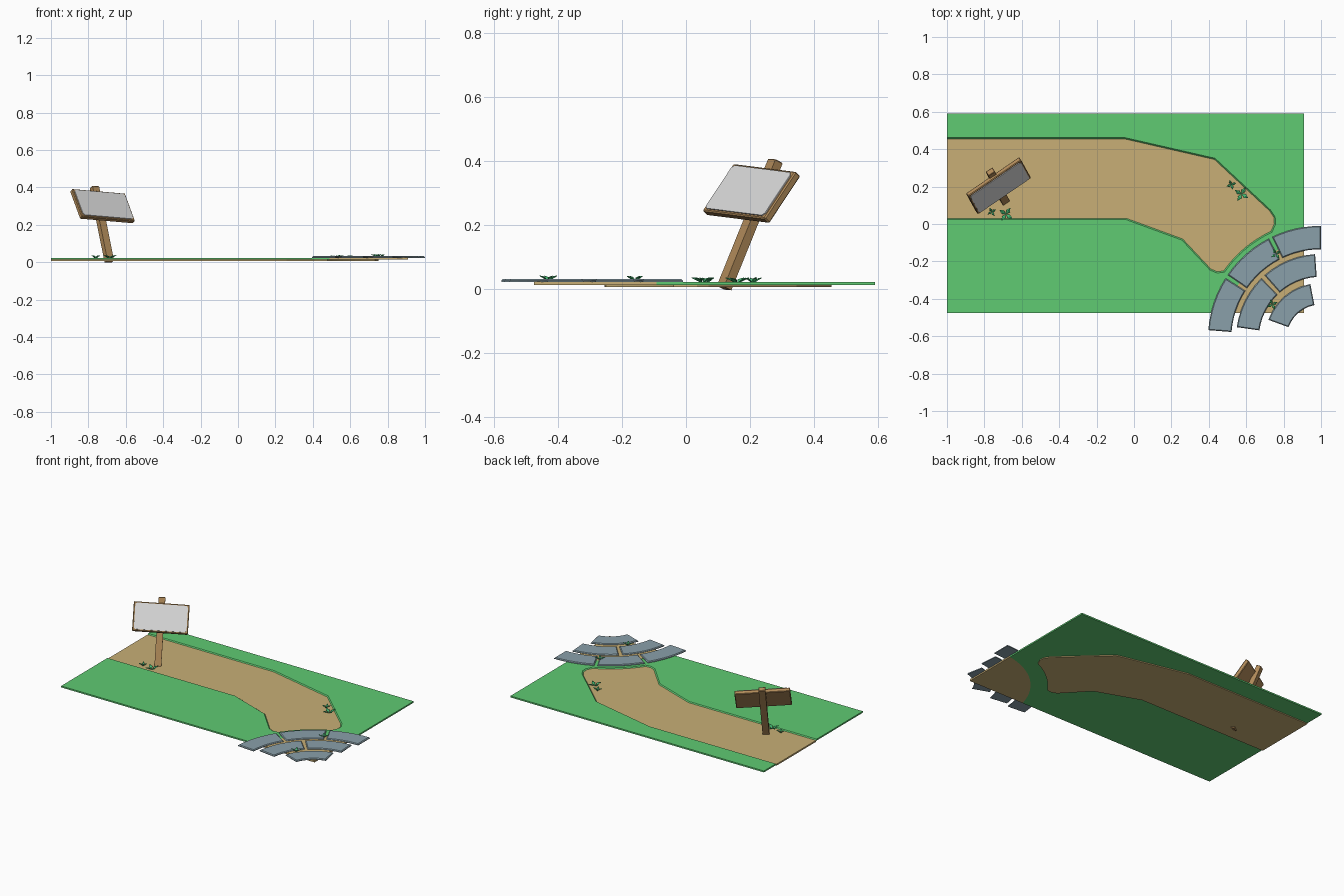
import bpy, bmesh, math
from mathutils import Vector, Matrix

if "Cube" in bpy.data.objects:
    bpy.data.objects.remove(bpy.data.objects["Cube"])

def material(name, rgb):
    m = bpy.data.materials.new(name)
    m.diffuse_color = (*rgb, 1)
    m.use_nodes = True
    m.node_tree.nodes["Principled BSDF"].inputs["Base Color"].default_value = m.diffuse_color
    return m

GRASS = material("grass green", (0.115, 0.597, 0.171))
SAND = material("sand tan", (0.578, 0.429, 0.181))
STONE = material("stone grey blue", (0.254, 0.352, 0.402))
WOOD = material("wood brown", (0.434, 0.254, 0.100))
PAPER = material("paper grey", (0.69, 0.69, 0.69))
LEAF = material("leaf green", (0.061, 0.515, 0.180))

def finish(bm, name, mat, matrix=None):
    bmesh.ops.recalc_face_normals(bm, faces=bm.faces)
    me = bpy.data.meshes.new(name)
    bm.to_mesh(me)
    bm.free()
    me.materials.append(mat)
    ob = bpy.data.objects.new(name, me)
    if matrix:
        ob.matrix_world = matrix
    bpy.context.collection.objects.link(ob)
    return ob

def prism(name, pts, z0, z1, mat, bevel=0.0, pick=None, matrix=None):
    """Extrude an outline; bevel the edges chosen by pick(a, b)."""
    bm = bmesh.new()
    face = bm.faces.new([bm.verts.new((x, y, z0)) for x, y in pts])
    res = bmesh.ops.extrude_face_region(bm, geom=[face], use_keep_orig=True)
    for v in res["geom"]:
        if isinstance(v, bmesh.types.BMVert):
            v.co.z = z1
    bmesh.ops.recalc_face_normals(bm, faces=bm.faces)
    if bevel:
        edges = [e for e in bm.edges if pick(e.verts[0].co, e.verts[1].co)]
        bmesh.ops.bevel(bm, geom=edges, offset=bevel, segments=1, affect='EDGES')
    return finish(bm, name, mat, matrix)

def rect(w, h):
    return [(-w/2, -h/2), (w/2, -h/2), (w/2, h/2), (-w/2, h/2)]

# Everything round is centred on the patio centre
CX, CY = 1.0, -0.615
def arc(r, a0, a1, n):
    angles = [math.radians(a0 + (a1 - a0) * i / n) for i in range(n + 1)]
    return [(CX + r * math.cos(a), CY + r * math.sin(a)) for a in angles]

X0, X1, Y0, Y1 = -1.0, 0.91, -0.475, 0.59
R = 0.53
a_low = math.degrees(math.pi - math.asin((Y0 - CY) / R))
a_high = math.degrees(math.acos((X1 - CX) / R))
patio_arc = arc(R, a_low, a_high, 16)

# Path outline, shared by the path and the opening in the lawn
path = ([(X0, .455), (-.05, .455), (.43, .345), (.725, .07), (.748, .035), (.75, .0)]
        + arc(.635, 115, 145, 8)
        + [(.445, -.255), (.41, -.24), (.26, -.08), (-.04, .03), (X0, .03)])

# Lawn with a bevelled lip along the path
def lip(a, b):
    top = min(a.z, b.z) > 0.02
    m = (a + b) / 2
    inside = X0 + .01 < m.x < X1 - .01 and Y0 + .01 < m.y < Y1 - .01
    return top and inside and math.hypot(m.x - CX, m.y - CY) > R + .02
prism("lawn", [(X0, Y0)] + patio_arc + [(X1, Y1), (X0, Y1)] + path,
      .013, .023, GRASS, .007, lip)
prism("path", path, .007, .0175, SAND)

# Patio bed and its rings of stones (3, 2 and 1)
prism("patio_bed", patio_arc + [(X1, Y0)], .0132, .025, SAND)
rings = [(.48, .605, [(90, 115.5), (117.5, 145.5), (147.5, 175.5)]),
         (.333, .455, [(94, 131.5), (134.5, 172)]),
         (.185, .30, [(101, 160)])]
for r0, r1, spans in rings:
    for a0, a1 in spans:
        outline = arc(r1, a0, a1, 6) + arc(r0, a1, a0, 6)
        ob = prism("patio_stone", outline, .0225, .032, STONE, .005,
                   lambda a, b: min(a.z, b.z) > .03)

# Leaning signpost
def frame(u, v, centre):
    """Matrix with x along u, y along v and z along their normal."""
    u = Vector(u).normalized()
    v = Vector(v)
    v = (v - u * v.dot(u)).normalized()
    m = Matrix((u, v, u.cross(v))).transposed().to_4x4()
    m.translation = centre
    return m

foot, head = Vector((-.688, .119, .004)), Vector((-.768, .280, .402))
axis = head - foot
post_m = frame(axis, (.83, .56, 0), (foot + head) / 2)
prism("sign_post", rect(axis.length, .042), -.015, .015, WOOD, .003,
      lambda a, b: abs(a.x - b.x) < .01 and a.x > 0, post_m)

# Sign board with a thin notice on its front
board_m = frame((.288, .197, -.025), (-.054, .1, .15), (-.724, .204, .300))
prism("sign_board", rect(.345, .185), -.014, .012, WOOD, .004,
      lambda a, b: True, board_m)
w, h, c = .163, .084, .010
notice = [(-w + c, -h), (w - c, -h), (w, -h + c), (w, h - c),
          (w - c, h), (-w + c, h), (-w, h - c), (-w, -h + c)]
prism("sign_notice", notice, .011, .016, PAPER, matrix=board_m)

# Small four-leaved sprigs
def sprig(x, y, z, r, turn):
    bm = bmesh.new()
    for i in range(4):
        a = math.radians(turn + 90 * i)
        d, s = Vector((math.cos(a), math.sin(a), 0)), Vector((-math.sin(a), math.cos(a), 0))
        o, up = Vector((x, y, z)), Vector((0, 0, 1))
        base = bm.verts.new(o)
        mid = bm.verts.new(o + d * r * .55 + up * .016)
        tip = bm.verts.new(o + d * r + up * .018)
        for side in (-1, 1):
            edge = bm.verts.new(o + d * r * .5 + s * side * r * .26 + up * .012)
            bm.faces.new((base, edge, mid) if side < 0 else (base, mid, edge))
            bm.faces.new((edge, tip, mid) if side < 0 else (mid, tip, edge))
    me_faces = bm.faces
    ob = finish(bm, "leaf_sprig", LEAF)
    # Leaves get a little thickness
    mod = ob.modifiers.new("thickness", 'SOLIDIFY')
    mod.thickness = .002

for x, y, z, r, t in [(.52, .21, .0185, .028, 20), (.575, .16, .0185, .042, 60),
                      (-.76, .065, .0185, .026, 30), (-.685, .052, .0195, .042, 55),
                      (.76, -.16, .024, .030, 35), (.74, -.43, .025, .030, 25)]:
    sprig(x, y, z, r, t)
